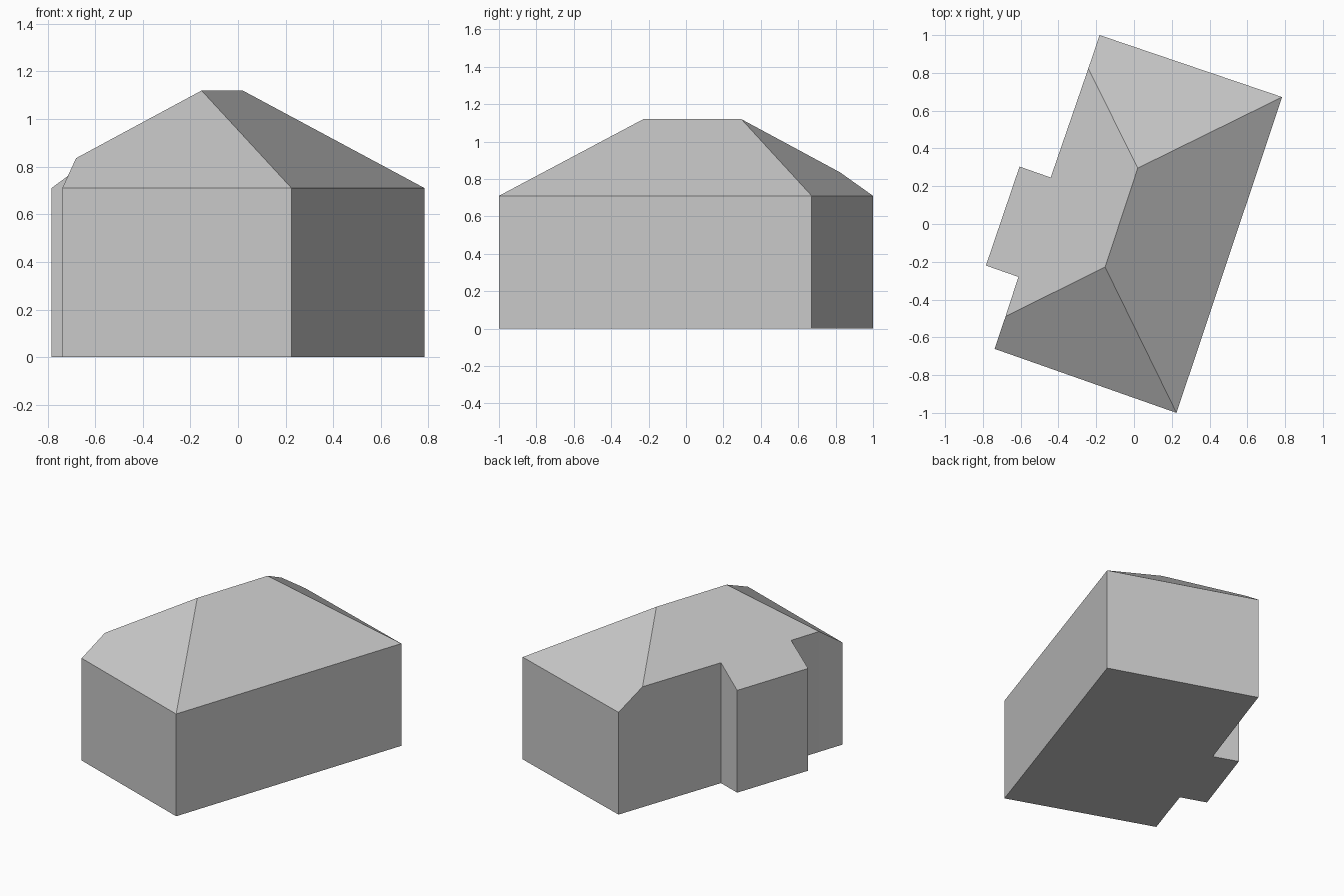
import bpy
import bmesh

cube = bpy.data.objects.get("Cube")
if cube:
    bpy.data.objects.remove(cube, do_unlink=True)

EAVE, WALL_TOP, RIDGE = 0.71, 0.836, 1.12

# Wall outline, counter-clockwise from the front right corner, with wall-top heights
outline = [
    (0.225, -1.0, EAVE), (0.784, 0.672, EAVE), (-0.182, 1.0, EAVE),
    (-0.242, 0.823, WALL_TOP), (-0.441, 0.246, WALL_TOP),
    (-0.606, 0.304, EAVE), (-0.784, -0.22, EAVE),      # side bay
    (-0.612, -0.28, WALL_TOP), (-0.680, -0.489, WALL_TOP),
    (-0.738, -0.661, EAVE),
]
ridge = [(-0.153, -0.228, RIDGE), (0.020, 0.296, RIDGE)]

# Plain grey finish
grey = bpy.data.materials.new("plain_grey")
grey.use_nodes = True
colour = (0.58, 0.58, 0.58, 1.0)
grey.diffuse_color = colour
grey.node_tree.nodes["Principled BSDF"].inputs["Base Color"].default_value = colour

bm = bmesh.new()
base = [bm.verts.new((x, y, 0)) for x, y, z in outline]
top = [bm.verts.new(p) for p in outline]
front_peak, back_peak = [bm.verts.new(p) for p in ridge]

# Floor and walls
bm.faces.new(base[::-1])
for i in range(len(outline)):
    j = (i + 1) % len(outline)
    bm.faces.new((base[i], base[j], top[j], top[i]))

# Hipped roof: long slope, back hip, slope running down over the bay, front hip
bm.faces.new((top[0], top[1], back_peak, front_peak))
bm.faces.new((top[1], top[2], top[3], back_peak))
bm.faces.new(top[3:9] + [front_peak, back_peak])
bm.faces.new((top[8], top[9], top[0], front_peak))
bmesh.ops.recalc_face_normals(bm, faces=bm.faces)

mesh = bpy.data.meshes.new("house_shell")
bm.to_mesh(mesh)
bm.free()
mesh.materials.append(grey)
house = bpy.data.objects.new("house_shell", mesh)
bpy.context.collection.objects.link(house)
